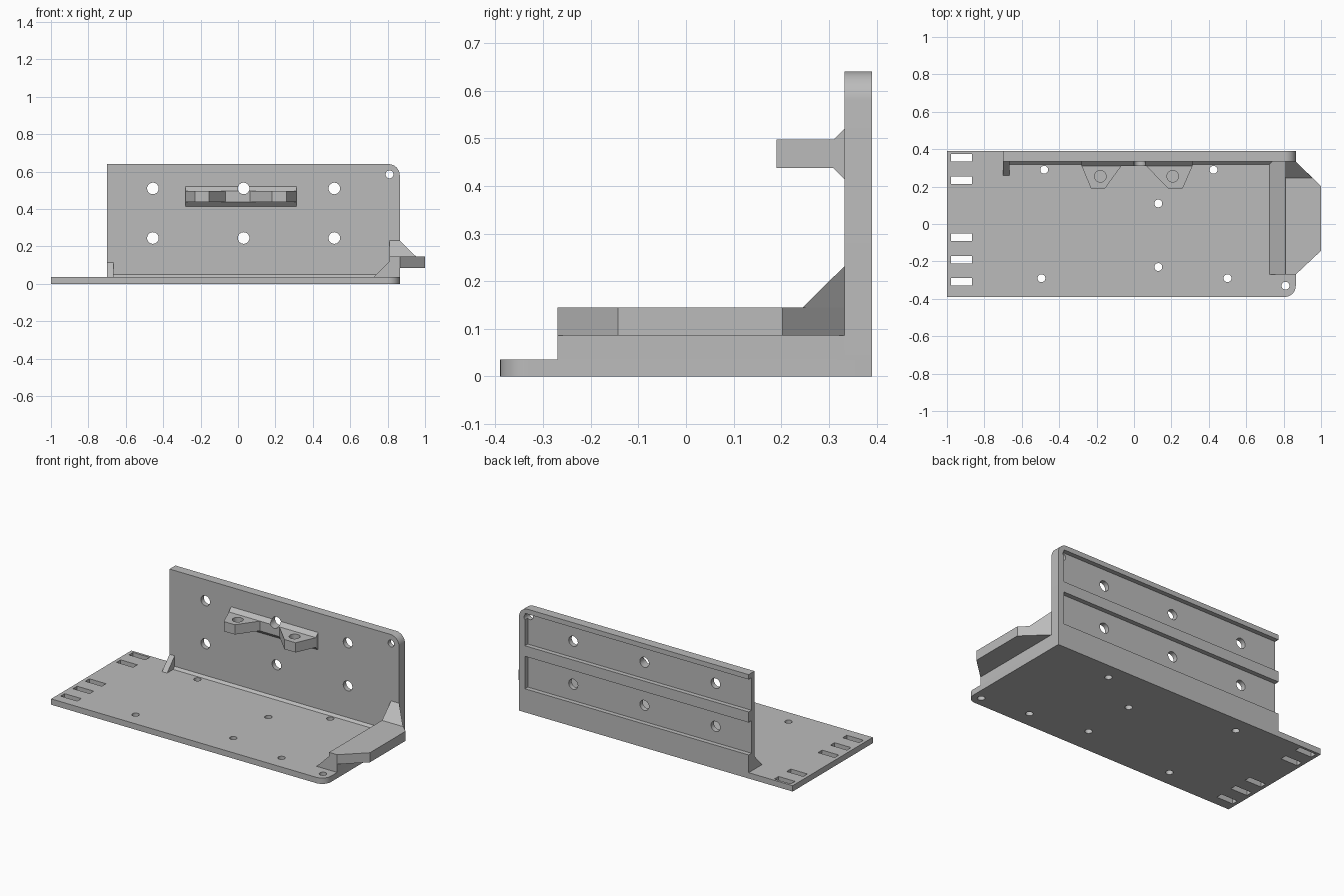
import bpy, bmesh
from math import cos, sin, radians

cube = bpy.data.objects.get("Cube")
if cube:
    bpy.data.objects.remove(cube, do_unlink=True)

grey = bpy.data.materials.new("plain grey")
grey.use_nodes = True
grey.diffuse_color = (0.5, 0.5, 0.5, 1)
grey.node_tree.nodes["Principled BSDF"].inputs["Base Color"].default_value = (0.5, 0.5, 0.5, 1)

AXES = {"x": lambda u, v, w: (w, u, v),
        "y": lambda u, v, w: (u, w, v),
        "z": lambda u, v, w: (u, v, w)}


def finish(name, bm):
    bmesh.ops.recalc_face_normals(bm, faces=bm.faces)
    mesh = bpy.data.meshes.new(name)
    bm.to_mesh(mesh)
    bm.free()
    mesh.materials.append(grey)
    obj = bpy.data.objects.new(name, mesh)
    bpy.context.scene.collection.objects.link(obj)
    return obj


def prism(name, outline, axis, low, high):
    """Extrude a 2D outline along an axis."""
    bm = bmesh.new()
    place = AXES[axis]
    ends = [[bm.verts.new(place(u, v, w)) for u, v in outline] for w in (low, high)]
    bm.faces.new(ends[0])
    bm.faces.new(ends[1])
    n = len(outline)
    for i in range(n):
        j = (i + 1) % n
        bm.faces.new((ends[0][i], ends[0][j], ends[1][j], ends[1][i]))
    return finish(name, bm)


def arc(cu, cv, r, start, end, steps):
    angles = [radians(start + (end - start) * i / steps) for i in range(steps + 1)]
    return [(cu + r * cos(a), cv + r * sin(a)) for a in angles]


def circle(cu, cv, r):
    return arc(cu, cv, r, 0, 360, 32)[:-1]


def rect(u0, v0, u1, v1):
    return [(u0, v0), (u1, v0), (u1, v1), (u0, v1)]


def cut(obj, outline, axis, low, high):
    """Subtract an extruded outline, then discard the cutter."""
    cutter = prism("cutter", outline, axis, low, high)
    cutter.hide_render = True
    mod = obj.modifiers.new("cut", "BOOLEAN")
    mod.operation, mod.solver, mod.object = "DIFFERENCE", "EXACT", cutter
    graph = bpy.context.evaluated_depsgraph_get()
    graph.update()
    mesh = bpy.data.meshes.new_from_object(obj.evaluated_get(graph))
    obj.modifiers.clear()
    obj.data = mesh
    bpy.data.objects.remove(cutter, do_unlink=True)


BASE_TOP, WALL_FRONT, BACK, END = 0.036, 0.333, 0.39, 0.865

# Base plate with one rounded corner, screw holes and strap slots
base = prism("base_plate", [(-1, BACK), (-1, -BACK)]
             + arc(0.805, -0.33, 0.06, -90, 0, 10) + [(END, BACK)], "z", 0, BASE_TOP)
for x, y in [(-0.48, 0.29), (0.425, 0.29), (0.13, 0.11), (0.13, -0.23),
             (-0.495, -0.29), (0.5, -0.29), (0.81, -0.33)]:
    cut(base, circle(x, y, 0.021), "z", -0.1, 0.1)
for y in (0.355, 0.235, -0.07, -0.19, -0.31):
    cut(base, rect(-0.978, y - 0.02, -0.865, y + 0.02), "z", -0.1, 0.1)

# Upright wall with two channels in its back, open at one end
wall = prism("back_wall", [(-0.7, BASE_TOP), (END, BASE_TOP)]
             + arc(0.805, 0.58, 0.06, 0, 90, 10) + [(-0.7, 0.64)], "y", WALL_FRONT, BACK)
ROWS = (0.245, 0.51)
for z in ROWS:
    cut(wall, rect(-0.8, z - 0.1, 0.825, z + 0.1), "y", 0.362, 0.5)
    for x in (-0.455, 0.03, 0.515):
        cut(wall, circle(x, z, 0.031), "y", 0.2, 0.5)
cut(wall, circle(0.81, 0.585, 0.021), "y", 0.2, 0.5)

# Flared bracket root on the wall, notched by the screw hole
root = prism("bracket_root", [(0.31, 0.437), (WALL_FRONT, 0.413),
                              (WALL_FRONT, 0.52), (0.31, 0.497)], "x", -0.28, 0.313)
cut(root, circle(0.03, ROWS[1], 0.031), "y", 0.2, 0.5)

# Two tapered bracket lugs with vertical holes
for name, outline, hole_x in [
        ("bracket_lug_right", [(-0.28, 0.31), (-0.23, 0.19), (-0.155, 0.19), (-0.068, 0.31)], -0.18),
        ("bracket_lug_left", [(0.065, 0.31), (0.183, 0.19), (0.26, 0.19), (0.313, 0.31)], 0.207)]:
    lug = prism(name, outline, "z", 0.437, 0.497)
    cut(lug, circle(hole_x, 0.255, 0.031), "z", 0.3, 0.6)

# Small corner rib and the chamfer strip along the foot of the wall
prism("corner_rib", [(0.26, BASE_TOP), (WALL_FRONT, BASE_TOP), (WALL_FRONT, 0.115)],
      "x", -0.7, -0.665)
prism("wall_foot_chamfer", [(0.319, BASE_TOP), (WALL_FRONT, BASE_TOP), (WALL_FRONT, 0.05)],
      "x", -0.665, 0.75)

# End block with a sloped inner side, and the tab sticking out from it
prism("end_block", [(0.725, BASE_TOP), (END, BASE_TOP), (END, 0.145), (0.81, 0.145),
                    (0.81, 0.121)], "y", -0.27, WALL_FRONT)
prism("end_tab", [(END, -0.27), (1, -0.143), (1, 0.203), (END, WALL_FRONT)],
      "z", 0.086, 0.145)

# Gusset joining the tab to the wall
bm = bmesh.new()
for x, y, z in [(0.81, 0.245, 0.145), (0.953, 0.245, 0.145), (END, WALL_FRONT, 0.145),
                (0.81, WALL_FRONT, 0.145), (0.81, WALL_FRONT, 0.232), (END, WALL_FRONT, 0.232)]:
    bm.verts.new((x, y, z))
bmesh.ops.convex_hull(bm, input=bm.verts)
bmesh.ops.dissolve_limit(bm, angle_limit=radians(1), verts=bm.verts, edges=bm.edges)
finish("tab_gusset", bm)

# Smooth the round corners and holes, keep edges sharp
bpy.ops.object.select_all(action="DESELECT")
for obj in bpy.context.scene.collection.objects:
    if obj.type == "MESH" and grey.name in obj.data.materials:
        obj.select_set(True)
        bpy.context.view_layer.objects.active = obj
bpy.ops.object.shade_smooth_by_angle(angle=radians(30))
